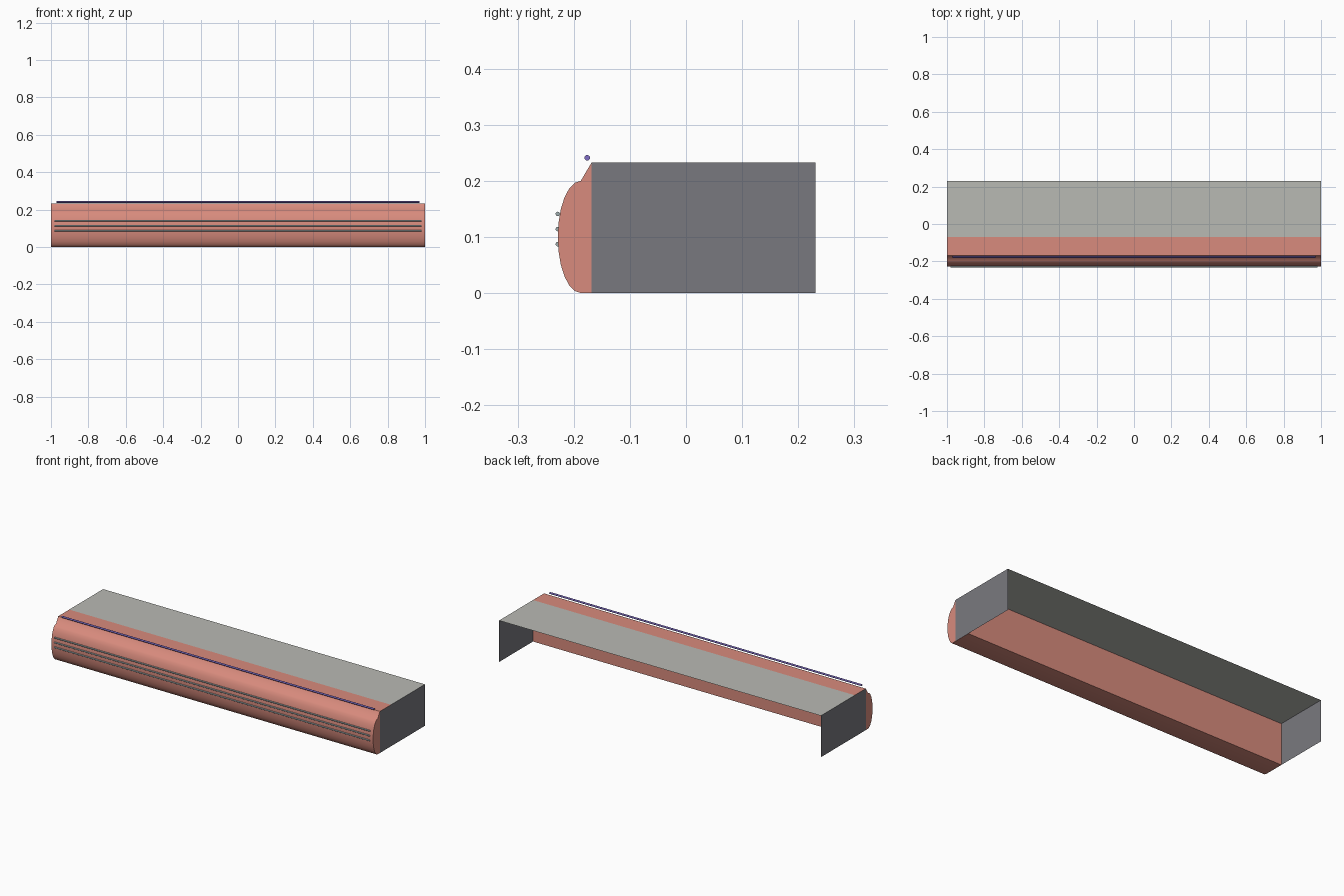
import bpy, bmesh, math

if "Cube" in bpy.data.objects:
    bpy.data.objects.remove(bpy.data.objects["Cube"])


def srgb(r, g, b):
    return [((c / 255 + 0.055) / 1.055) ** 2.4 for c in (r, g, b)] + [1.0]


def material(name, rgb):
    m = bpy.data.materials.new(name)
    m.diffuse_color = srgb(*rgb)
    m.use_nodes = True
    m.node_tree.nodes["Principled BSDF"].inputs["Base Color"].default_value = m.diffuse_color
    return m


RED = material("terracotta", (216, 139, 125))
TOP = material("worktop grey", (185, 186, 180))
SIDE = material("side slate", (121, 121, 127))
BAR = material("trim grey", (158, 172, 174))
ROD = material("rail violet", (126, 108, 196))


def mesh_object(name, verts, faces, mat):
    me = bpy.data.meshes.new(name)
    me.from_pydata(verts, [], faces)
    me.materials.append(mat)
    ob = bpy.data.objects.new(name, me)
    bpy.context.collection.objects.link(ob)
    return ob


def extrude_x(name, profile, half, mat, angle):
    """Close a (y, z) profile into a solid running along x."""
    n = len(profile)
    verts = [(x, y, z) for x in (-half, half) for y, z in profile]
    faces = [tuple(range(n)), tuple(range(2 * n - 1, n - 1, -1))]
    faces += [(i, i + n, (i + 1) % n + n, (i + 1) % n) for i in range(n)]
    ob = mesh_object(name, verts, faces, mat)
    bm = bmesh.new()
    bm.from_mesh(ob.data)
    bmesh.ops.recalc_face_normals(bm, faces=bm.faces)
    bm.to_mesh(ob.data)
    bm.free()
    bpy.ops.object.select_all(action='DESELECT')
    ob.select_set(True)
    bpy.context.view_layer.objects.active = ob
    bpy.ops.object.shade_smooth_by_angle(angle=math.radians(angle))
    return ob


def rod(name, y, z, r, half, mat):
    ring = [(y + r * math.cos(a * math.tau / 12), z + r * math.sin(a * math.tau / 12))
            for a in range(12)]
    return extrude_x(name, ring, half, mat, 40)


H, BACK, INNER, EDGE = 0.233, 0.231, -0.07, -0.168

# Bulging front body with a bevelled shoulder
bulge = [(-0.1875 - 0.041 * math.sin(t * math.pi / 12), 0.1 + 0.1 * math.cos(t * math.pi / 12))
         for t in range(13)]
extrude_x("front_body", [(INNER, H), (EDGE, H)] + bulge + [(INNER, 0)], 0.9995, RED, 57)

# Thin worktop and end panels, open at the back and below
mesh_object("worktop", [(-1, INNER, H), (1, INNER, H), (1, BACK, H), (-1, BACK, H)],
            [(0, 1, 2, 3)], TOP)
mesh_object("right_panel", [(1, EDGE, 0), (1, BACK, 0), (1, BACK, H), (1, EDGE, H)],
            [(0, 1, 2, 3)], SIDE)
mesh_object("left_panel", [(-1, EDGE, 0), (-1, EDGE, H), (-1, BACK, H), (-1, BACK, 0)],
            [(0, 1, 2, 3)], SIDE)

# Trim bars on the front and the rail above the shoulder
for i, z in enumerate((0.087, 0.114, 0.141)):
    rod(f"trim_bar_{i + 1}", -0.2285, z, 0.004, 0.98, BAR)
rod("top_rail", -0.176, 0.241, 0.005, 0.97, ROD)
